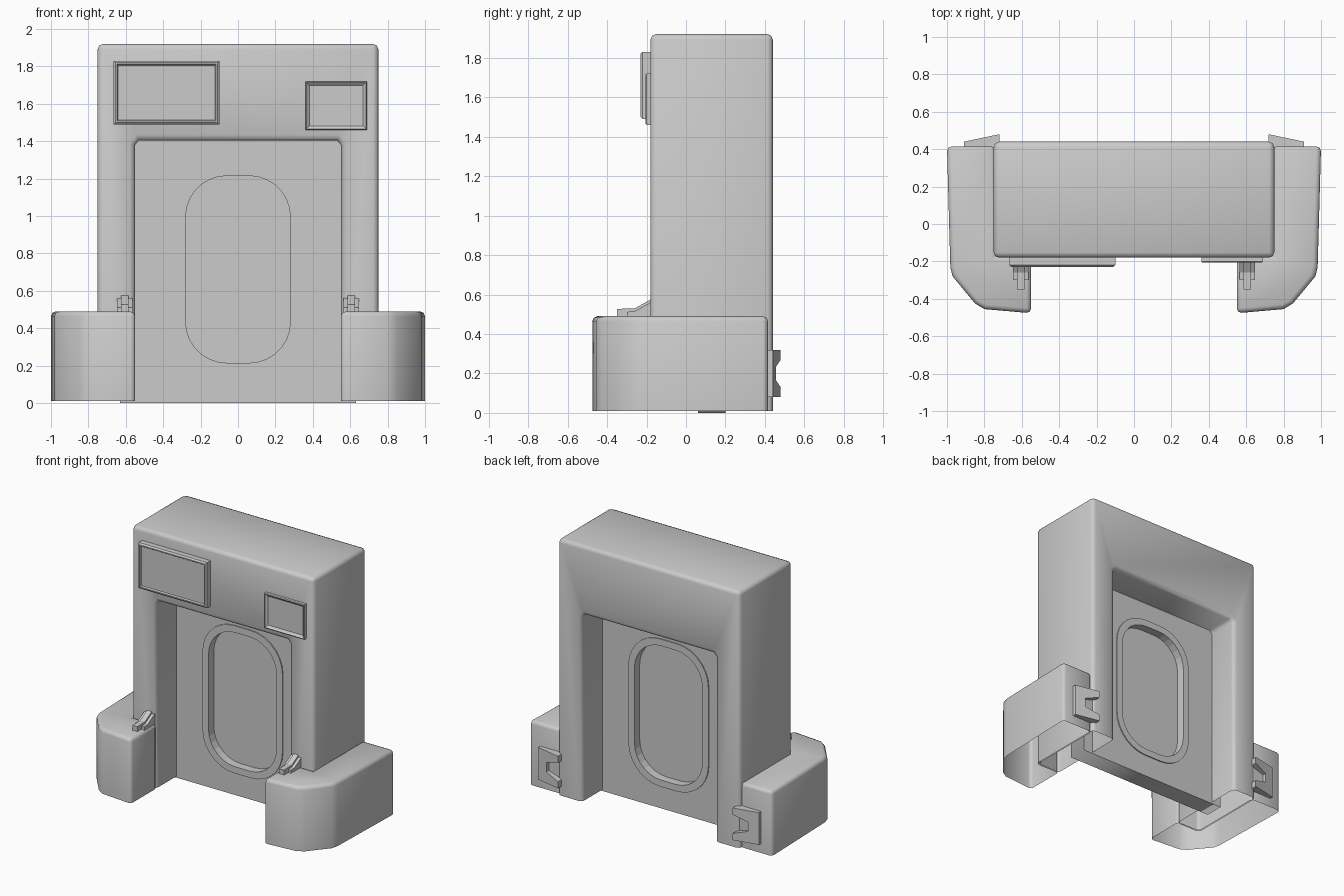
import bpy, bmesh
from math import sin, cos, pi

if "Cube" in bpy.data.objects:
    bpy.data.objects.remove(bpy.data.objects["Cube"])


def finish(name, bm, bevel=0.0, smooth=False):
    bmesh.ops.recalc_face_normals(bm, faces=bm.faces)
    me = bpy.data.meshes.new(name)
    bm.to_mesh(me)
    bm.free()
    ob = bpy.data.objects.new(name, me)
    bpy.context.collection.objects.link(ob)
    if smooth:
        for p in me.polygons:
            p.use_smooth = True
    if bevel:
        m = ob.modifiers.new("bevel", 'BEVEL')
        m.width, m.segments = bevel, 2
        m.limit_method, m.angle_limit = 'ANGLE', 0.9
    return ob


def loft(name, loops, cap_start=True, cap_end=True, **kw):
    """Bridge matching point loops into a surface."""
    bm = bmesh.new()
    rings = [[bm.verts.new(p) for p in loop] for loop in loops]
    n = len(rings[0])
    for a, b in zip(rings, rings[1:]):
        for i in range(n):
            j = (i + 1) % n
            bm.faces.new((a[i], a[j], b[j], b[i]))
    if cap_start:
        bm.faces.new(rings[0])
    if cap_end:
        bm.faces.new(rings[-1])
    return finish(name, bm, **kw)


def rect(x0, x1, z0, z1, y, inset=0.0):
    i = inset
    return [(x0 + i, y, z0 + i), (x1 - i, y, z0 + i), (x1 - i, y, z1 - i), (x0 + i, y, z1 - i)]


def rounded(hw, hh, r, seg=7):
    """Rounded rectangle outline centred on the window."""
    pts = []
    for k, (sx, sz) in enumerate([(1, 1), (-1, 1), (-1, -1), (1, -1)]):
        for i in range(seg + 1):
            a = (k + i / seg) * pi / 2
            pts.append((sx * (hw - r) + r * cos(a), 0.715 + sz * (hh - r) + r * sin(a)))
    return pts


def at_y(pts, y):
    return [(x, y, z) for x, z in pts]


# Hollow gate frame, open at the feet
Z0 = 0.01
arch = [(-.75, Z0), (-.75, 1.92), (.75, 1.92), (.75, Z0), (.55, Z0),
        (.55, 1.38), (.53, 1.405), (-.53, 1.405), (-.55, 1.38), (-.55, Z0)]
bm = bmesh.new()
f = [bm.verts.new(p) for p in at_y(arch, -.18)]
b = [bm.verts.new(p) for p in at_y(arch, .44)]
bm.faces.new(f)
bm.faces.new(b)
for i in range(len(f)):
    j = (i + 1) % len(f)
    if i not in (3, 9):
        bm.faces.new((f[i], f[j], b[j], b[i]))
finish("gate_frame", bm, bevel=.028, smooth=True)

# Door panel with a window hole
outer, inner = rounded(.33, .55, .26), rounded(.28, .50, .22)
cu = bpy.data.curves.new("door_panel", 'CURVE')
cu.dimensions, cu.fill_mode, cu.extrude = '2D', 'BOTH', .07
for pts in ([(-.63, 0), (.63, 0), (.63, 1.42), (-.63, 1.42)], rounded(.32, .54, .25)):
    sp = cu.splines.new('POLY')
    sp.points.add(len(pts) - 1)
    for p, (x, z) in zip(sp.points, pts):
        p.co = (x, z, 0, 1)
    sp.use_cyclic_u = True
door = bpy.data.objects.new("door_panel", cu)
bpy.context.collection.objects.link(door)
door.rotation_euler.x = pi / 2
door.location.y = .13
bpy.context.view_layer.objects.active = door
door.select_set(True)
bpy.ops.object.convert(target='MESH')

# Window rim and recessed pane on both faces
for side, label in ((-1, "front"), (1, "back")):
    loft("window_" + label, [at_y(outer, .13 + side * .065), at_y(outer, .13 + side * .078),
                             at_y(inner, .13 + side * .078), at_y(inner, .13 + side * .015)],
         cap_start=False)

# Large screen and small screen above the door
L = (-.665, -.10, 1.49, 1.83)
loft("large_screen", [rect(*L, -.17), rect(*L, -.22), rect(*L, -.23, .01),
                      rect(*L, -.23, .018), rect(*L, -.22, .024)])
S = (.36, .69, 1.46, 1.72)
loft("small_screen", [rect(*S, -.17), rect(*S, -.20), rect(*S, -.205, .005), rect(*S, -.19, .022)])

BASE = [(1, .415), (.982, -.23), (.97, -.28), (.85, -.425), (.80, -.455), (.55, -.477),
        (.55, -.17), (.74, -.17), (.74, .415)]
CLIP = [(.91, .08), (.91, .32), (.72, .32), (.72, .27), (.83, .235),
        (.83, .165), (.72, .13), (.72, .08)]
for s, label in ((-1, "left"), (1, "right")):
    # Side base block, open underneath
    loft("base_" + label, [[(s * x, y, z) for x, y in BASE] for z in (Z0, .49)],
         cap_start=False, bevel=.025, smooth=True)

    # Forked clip and its plate on the back
    loft("clip_plate_" + label, [[(s * x, y, z) for x, y, z in rect(.72, .91, .08, .32, yy)]
                                 for yy in (.40, .43)])
    loft("clip_" + label, [[(s * x, .42, z) for x, z in CLIP],
                           [(s * x, .44 + (.91 - x) * .21, z) for x, z in CLIP]])

    # Ribbed hook on top of the base
    for part, hw, front, drop in (("rib", .02, -.35, 0), ("body", .042, -.30, .015)):
        prof = [(front, .47), (front, .527 - drop), (-.26, .53 - drop),
                (-.17, .58 - drop), (-.17, .47)]
        loft(f"hook_{part}_{label}", [[(s * .605 + d, y, z) for y, z in prof] for d in (-hw, hw)])
